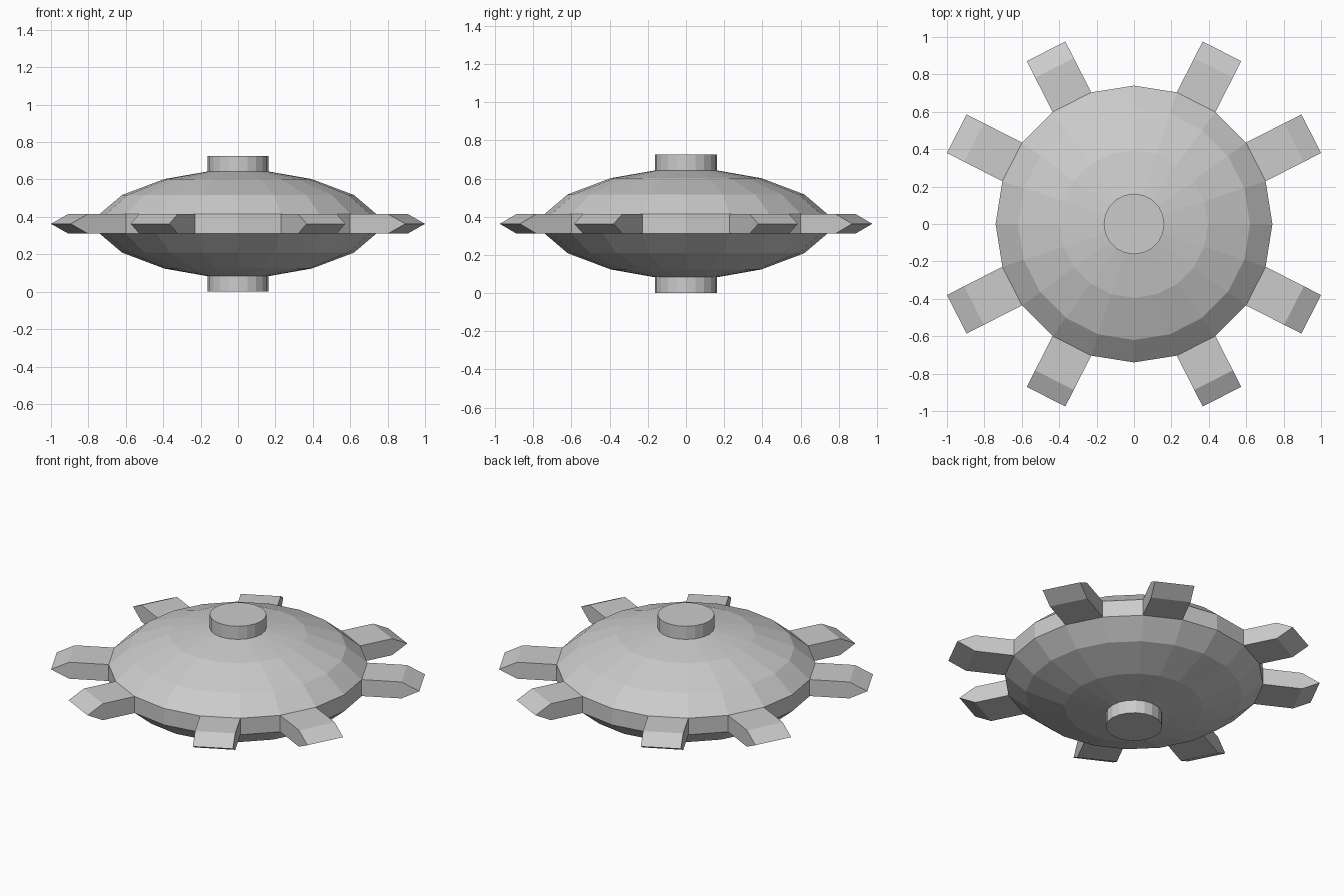
import bpy, bmesh
from math import sin, cos, radians, pi

if "Cube" in bpy.data.objects:
    bpy.data.objects.remove(bpy.data.objects["Cube"])

SIDES = 20
MID = 0.363          # height of the symmetry plane
RIM_R, RIM_H = 0.74, 0.052
HUB_R = 0.162


def finish(bm, name):
    bmesh.ops.recalc_face_normals(bm, faces=bm.faces)
    mesh = bpy.data.meshes.new(name)
    bm.to_mesh(mesh)
    bm.free()
    obj = bpy.data.objects.new(name, mesh)
    bpy.context.collection.objects.link(obj)
    return obj


def lathe(name, profile):
    """Turn a (radius, height) profile around z and cap both ends."""
    bm = bmesh.new()
    rings = [[bm.verts.new((r * cos(2 * pi * i / SIDES), r * sin(2 * pi * i / SIDES), z))
              for i in range(SIDES)] for r, z in profile]
    for a, b in zip(rings, rings[1:]):
        for i in range(SIDES):
            j = (i + 1) % SIDES
            bm.faces.new((a[i], a[j], b[j], b[i]))
    bm.faces.new(rings[0])
    bm.faces.new(rings[-1])
    return finish(bm, name)


def tooth(name, angle, tip, shoulder):
    """Pointed block growing out of one rim facet."""
    half = RIM_R * sin(pi / SIDES)
    root = RIM_R * cos(pi / SIDES)
    outline = [(root, RIM_H), (shoulder, RIM_H), (tip, 0), (shoulder, -RIM_H), (root, -RIM_H)]
    c, s = cos(angle), sin(angle)
    bm = bmesh.new()
    sides = [[bm.verts.new((r * c - t * s, r * s + t * c, MID + z)) for r, z in outline]
             for t in (-half, half)]
    a, b = sides
    for i in range(5):
        j = (i + 1) % 5
        bm.faces.new((a[i], a[j], b[j], b[i]))
    bm.faces.new(a)
    bm.faces.new(b)
    return finish(bm, name)


# Saucer body: domes mirrored about the rim
dome = [(RIM_R, RIM_H), (0.62, 0.154), (0.395, 0.239), (HUB_R, 0.280)]
lathe("saucer_body", [(r, MID - h) for r, h in reversed(dome)] + [(r, MID + h) for r, h in dome])

# Hubs above and below
for name, sign in (("top_hub", 1), ("bottom_hub", -1)):
    lathe(name, [(HUB_R, MID + sign * 0.280), (HUB_R, MID + sign * 0.363)])

# Eight teeth, two per quadrant; the side ones are slightly longer
for q, angles in enumerate(((27, 63), (117, 153), (207, 243), (297, 333))):
    for deg in angles:
        is_side = abs(cos(radians(deg))) > 0.7
        tip, shoulder = (1.0635, 0.96) if is_side else (1.036, 0.937)
        tooth(f"rim_tooth_{deg}", radians(deg), tip, shoulder)
